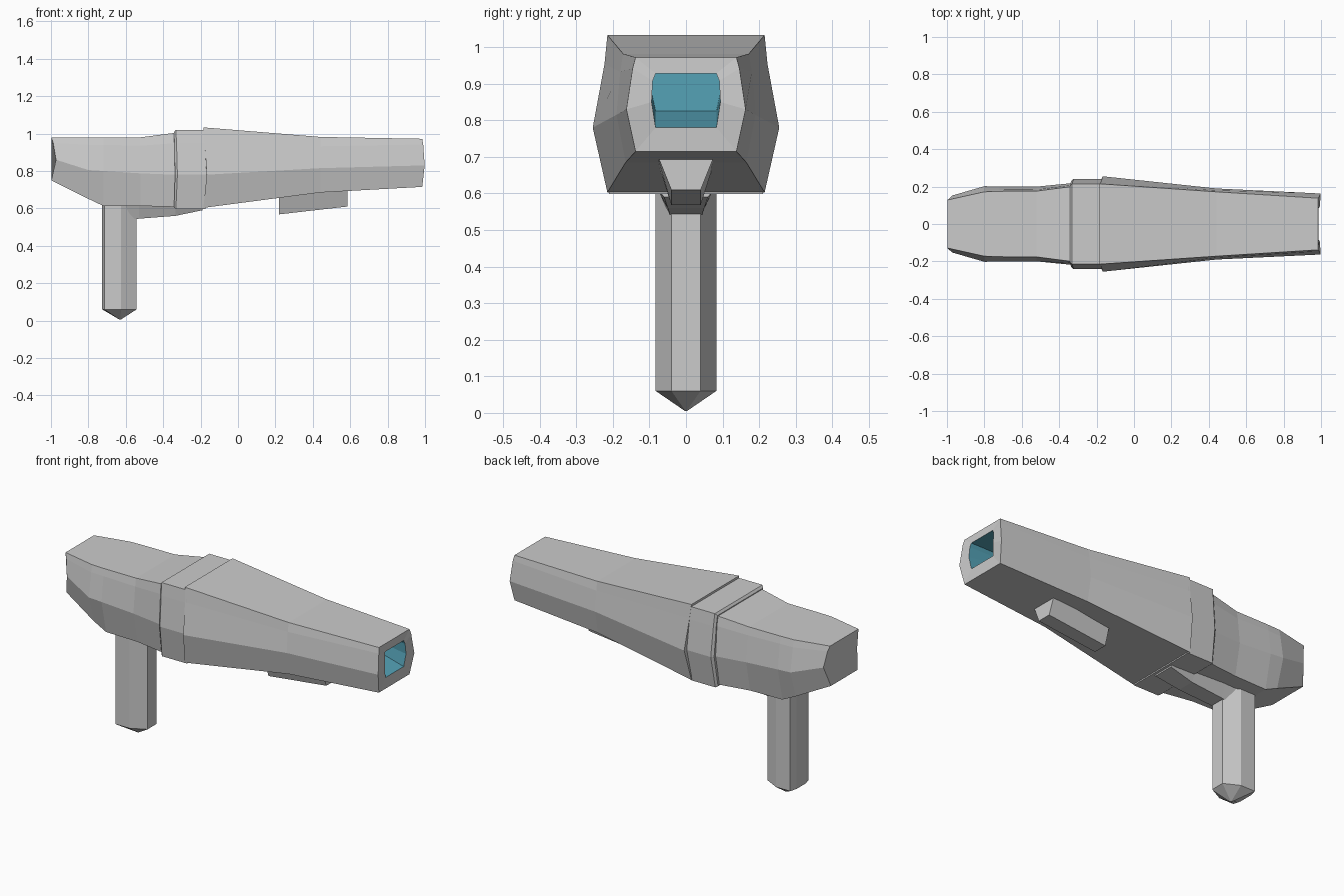
import bpy, bmesh

teal = bpy.data.materials.new("teal")
teal.diffuse_color = (0.09, 0.36, 0.47, 1)
grey = bpy.data.materials.new("grey")
grey.diffuse_color = (0.6, 0.6, 0.6, 1)


def loft(name, rings, colour_from=None):
    """Skin a list of equal-length point rings and cap both ends."""
    bm = bmesh.new()
    vs = [[bm.verts.new(p) for p in r] for r in rings]
    n = len(rings[0])
    for k in range(len(vs) - 1):
        for i in range(n):
            j = (i + 1) % n
            f = bm.faces.new((vs[k][i], vs[k][j], vs[k + 1][j], vs[k + 1][i]))
            f.material_index = int(colour_from is not None and k >= colour_from)
    bm.faces.new(vs[0])
    end = bm.faces.new(vs[-1])
    end.material_index = int(colour_from is not None)
    bmesh.ops.recalc_face_normals(bm, faces=bm.faces)
    me = bpy.data.meshes.new(name)
    bm.to_mesh(me)
    bm.free()
    if colour_from is not None:
        me.materials.append(grey)
        me.materials.append(teal)
    ob = bpy.data.objects.new(name, me)
    bpy.context.collection.objects.link(ob)
    return ob


def mirrored(half):
    return half + [(x, -y, z) for x, y, z in reversed(half)]


def hull(x, zt, zm, zb, wt, wm, wb, band=0.06, dx=0.0):
    """Body section: flat top, steep band, bulging waist, flat bottom."""
    return mirrored([(x, wt, zt), (x + dx * 0.4, wt + 0.008, zt - band),
                     (x + dx, wm, zm), (x, wb, zb)])


# Barrel with recessed muzzle
loft("barrel", [
    hull(-0.185, 1.033, 0.78, 0.603, 0.215, 0.255, 0.215, 0.08, 0.018),
    hull(0.44, 0.982, 0.815, 0.685, 0.172, 0.19, 0.165, 0.05),
    hull(0.985, 0.972, 0.83, 0.715, 0.138, 0.163, 0.138, 0.03, 0.013),
    hull(0.987, 0.928, 0.85, 0.78, 0.083, 0.094, 0.083, 0.02, 0.007),
    hull(0.82, 0.928, 0.875, 0.825, 0.083, 0.094, 0.083, 0.02),
], colour_from=3)

# Collar between barrel and rear housing
loft("collar", [
    hull(-0.342, 1.008, 0.78, 0.603, 0.205, 0.228, 0.2, 0.06, 0.005),
    hull(-0.332, 1.02, 0.78, 0.598, 0.215, 0.24, 0.21, 0.07, 0.008),
    hull(-0.175, 1.02, 0.78, 0.598, 0.215, 0.24, 0.21, 0.07, 0.018),
])

# Rear housing
loft("rear_housing", [
    hull(-0.998, 0.98, 0.86, 0.75, 0.128, 0.152, 0.12, 0.03, 0.025),
    hull(-0.8, 0.98, 0.805, 0.651, 0.172, 0.202, 0.155, 0.04),
    hull(-0.72, 0.98, 0.8, 0.613, 0.175, 0.201, 0.16, 0.04),
    hull(-0.52, 0.98, 0.787, 0.613, 0.176, 0.2, 0.165, 0.045),
    hull(-0.335, 1.004, 0.78, 0.608, 0.2, 0.218, 0.19, 0.055),
])

# Grip with pointed foot
outline = [(-0.542, 0.04), (-0.625, 0.083), (-0.715, 0.083), (-0.726, 0.042)]
outline += [(x, -y) for x, y in reversed(outline)]
loft("grip", [[(x, y, 0.68) for x, y in outline],
              [(x, y, 0.06) for x, y in outline],
              [(-0.63 + (x + 0.63) * 0.03, y * 0.03, 0.005) for x, y in outline]])


def wedge(x, z_top, z_bottom, w_top, w_bottom):
    return mirrored([(x, w_top, z_top), (x, w_bottom, z_bottom)])


# Brace joining grip to the collar underside
loft("grip_brace", [
    wedge(-0.6, 0.64, 0.535, 0.083, 0.045),
    wedge(-0.53, 0.63, 0.545, 0.083, 0.045),
    wedge(-0.335, 0.63, 0.56, 0.083, 0.05),
    wedge(-0.19, 0.62, 0.59, 0.083, 0.06),
])

# Rail under the barrel
loft("under_rail", [
    wedge(0.22, 0.70, 0.568, 0.082, 0.04),
    wedge(0.585, 0.715, 0.61, 0.082, 0.04),
])
